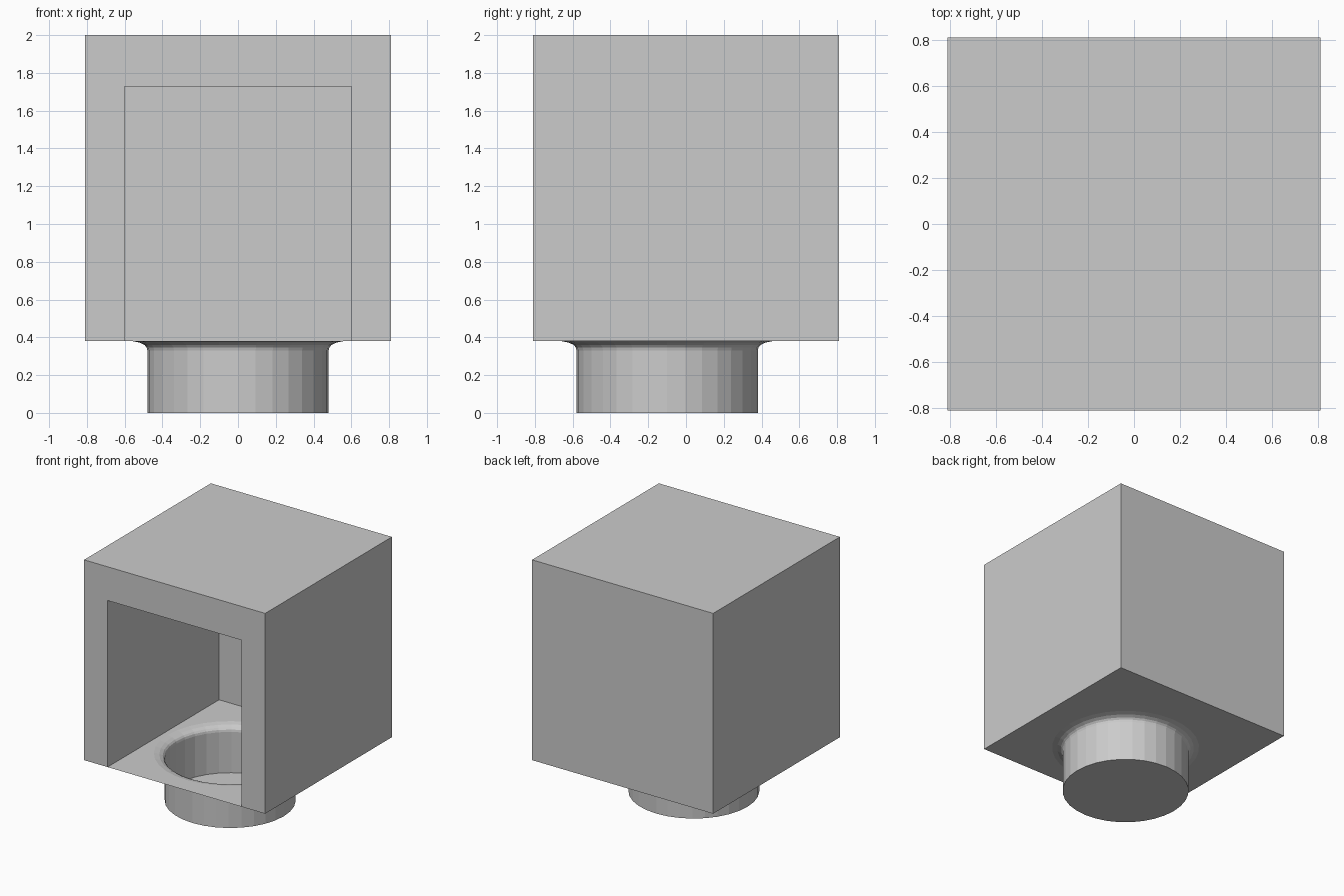
import bpy, bmesh, math

if "Cube" in bpy.data.objects:
    bpy.data.objects.remove(bpy.data.objects["Cube"])

H, BASE, TOP = 0.81, 0.38, 2.0           # outer half width, floor height, top
W, LINTEL, BACK = 0.60, 1.727, 0.615     # cavity half width, ceiling, rear wall
CY, R, SIDES = -0.10, 0.48, 32           # cup centre, radius, facets


def finish(name, bm):
    mesh = bpy.data.meshes.new(name)
    bm.to_mesh(mesh)
    bm.free()
    ob = bpy.data.objects.new(name, mesh)
    bpy.context.collection.objects.link(ob)
    return ob


# Housing: two nested arches (outer skin and cavity) joined by a flat front frame
bm = bmesh.new()


def arch(w, top, y):
    return [bm.verts.new((x, y, z)) for x, z in
            ((-w, BASE), (-w, top), (w, top), (w, BASE))]


outer_front, outer_back = arch(H, TOP, -H), arch(H, TOP, H)
inner_front, inner_back = arch(W, LINTEL, -H), arch(W, LINTEL, BACK)
for a, b in ((outer_front, outer_back), (inner_back, inner_front),
             (inner_front, outer_front)):
    for i in range(3):
        bm.faces.new((a[i], b[i], b[i + 1], a[i + 1]))
bm.faces.new(outer_back)
bm.faces.new(inner_back)
bmesh.ops.recalc_face_normals(bm, faces=bm.faces)
back = max(bm.faces, key=lambda f: f.calc_center_median().y)
if back.normal.y < 0:
    bmesh.ops.reverse_faces(bm, faces=bm.faces)
finish("housing", bm)

# Floor sheet with a flared round cup sunk through it
bm = bmesh.new()
profile = [(0.56, BASE), (0.52, 0.372), (0.495, 0.36),
           (0.484, 0.347), (R, 0.33), (R, 0.0)]
rings = []
for r, z in profile:
    rings.append([bm.verts.new((r * math.cos(t), CY + r * math.sin(t), z))
                  for t in (2 * math.pi * i / SIDES for i in range(SIDES))])
for a, b in zip(rings, rings[1:]):
    for i in range(SIDES):
        j = (i + 1) % SIDES
        bm.faces.new((a[i], b[i], b[j], a[j]))
bottom = bm.faces.new(rings[-1])
corners = [bm.verts.new((x, y, BASE)) for x, y in
           ((-H, -H), (H, -H), (H, H), (-H, H))]
edges = [bm.edges.new((corners[i], corners[(i + 1) % 4])) for i in range(4)]
edges += [bm.edges.get((rings[0][i], rings[0][(i + 1) % SIDES]))
          for i in range(SIDES)]
bmesh.ops.triangle_fill(bm, edges=edges, use_beauty=True)
bmesh.ops.recalc_face_normals(bm, faces=bm.faces)
bm.normal_update()
if bottom.normal.z > 0:
    bmesh.ops.reverse_faces(bm, faces=bm.faces)
finish("floor_and_cup", bm)
